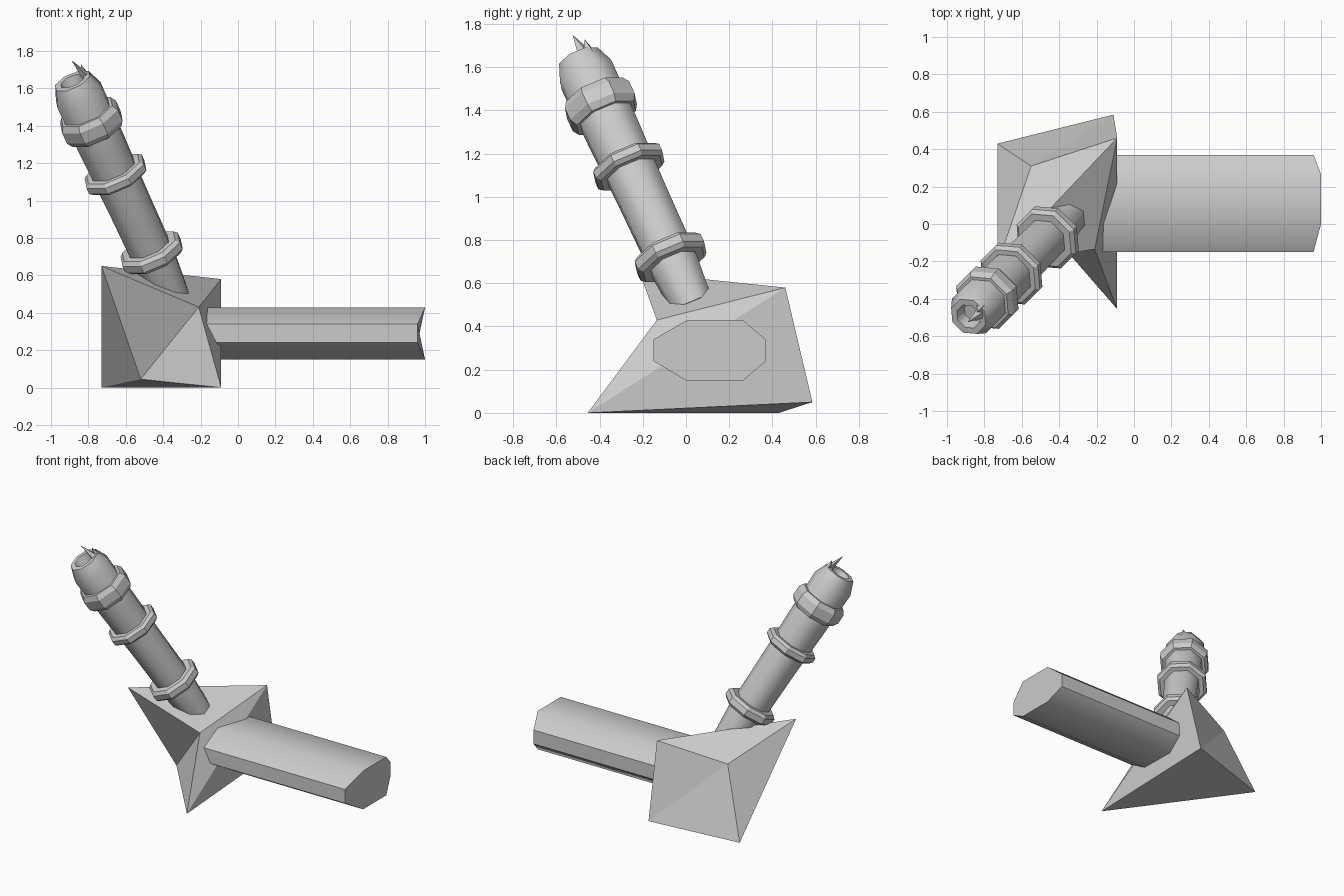
import bpy, bmesh
from math import cos, sin, tau, radians
from mathutils import Vector

if "Cube" in bpy.data.objects:
    bpy.data.objects.remove(bpy.data.objects["Cube"])


def make(name, verts, faces, smooth=None):
    mesh = bpy.data.meshes.new(name)
    bm = bmesh.new()
    vs = [bm.verts.new(v) for v in verts]
    for f in faces:
        bm.faces.new([vs[i] for i in f])
    bmesh.ops.recalc_face_normals(bm, faces=bm.faces)
    bm.to_mesh(mesh)
    bm.free()
    ob = bpy.data.objects.new(name, mesh)
    bpy.context.collection.objects.link(ob)
    if smooth:
        bpy.ops.object.select_all(action='DESELECT')
        ob.select_set(True)
        bpy.context.view_layer.objects.active = ob
        bpy.ops.object.shade_smooth_by_angle(angle=radians(smooth))
    return ob


def skin(name, loops, smooth=None):
    """Join equal-length loops of points and cap both ends."""
    n = len(loops[0])
    verts = [p for l in loops for p in l]
    faces = [(k * n + i, k * n + (i + 1) % n, (k + 1) * n + (i + 1) % n, (k + 1) * n + i)
             for k in range(len(loops) - 1) for i in range(n)]
    faces += [tuple(range(n)), tuple(range(len(verts) - n, len(verts)))]
    return make(name, verts, faces, smooth)


# Skewed base block: bottom corners 0-3, top corners 4-7
make("base_block",
     [(-.09, -.455, 0), (-.11, .585, .05), (-.73, .43, 0), (-.52, .04, .045),
      (-.21, -.135, .43), (-.09, .46, .58), (-.55, .31, .475), (-.73, -.215, .65)],
     [(0, 1, 2), (0, 2, 3), (4, 5, 7), (5, 6, 7), (0, 4, 5), (0, 5, 1),
      (1, 5, 6), (1, 6, 2), (2, 6, 7), (2, 7, 3), (3, 7, 4), (3, 4, 0)])

# Horizontal eight-sided bar, side corners set back at the ends
section = [(-.15, .24), (0, .15), (.265, .15), (.37, .24),
           (.37, .34), (.265, .427), (0, .427), (-.15, .34)]
setback = [.04 if y < -.1 or y > .3 else 0 for y, z in section]
skin("side_bar", [[(-.25 + b, y, z) for (y, z), b in zip(section, setback)],
                  [(1 - b, y, z) for (y, z), b in zip(section, setback)]], 45)

# Leaning column: local frame along its axis
foot = Vector((-.36, .03, .5))
axis = (Vector((-.89, -.5, 1.65)) - foot).normalized()
side = Vector((1, -1, 0)).normalized()
up = axis.cross(side)


def lathe(name, profile, sides=8, smooth=None, phase=0.5):
    loops = [[foot + axis * s + (side * cos(tau * (i + phase) / sides)
              + up * sin(tau * (i + phase) / sides)) * r for i in range(sides)]
             for s, r in profile]
    return skin(name, loops, smooth)


lathe("column_shaft", [(-.02, .1), (.2, .12), (.6, .125), (.95, .135), (1.27, .14),
                       (1.36, .105), (1.36, .07), (1.29, .055)], 8, 46)

# Collars around the column
for k, (s, r, h) in enumerate([(.263, .18, .08), (.764, .18, .07), (1.098, .175, .13)]):
    lathe(f"collar_{k + 1}", [(s - h / 2, r - .02), (s - h / 4, r), (s + h / 4, r), (s + h / 2, r - .02)])

# Jagged points on the broken rim
for k, tip in enumerate([(-.89, -.525, 1.75), (-.84, -.47, 1.73)]):
    tip = Vector(tip)
    radial = tip - foot - axis * (tip - foot).dot(axis)
    root = foot + axis * 1.33 + radial.normalized() * .085
    tangent = axis.cross(radial).normalized()
    out = radial.normalized()
    make(f"rim_point_{k + 1}",
         [root + tangent * .04, root - tangent * .04, root + out * .025, root - out * .03, tip],
         [(0, 2, 4), (2, 1, 4), (1, 3, 4), (3, 0, 4), (0, 3, 1, 2)])
